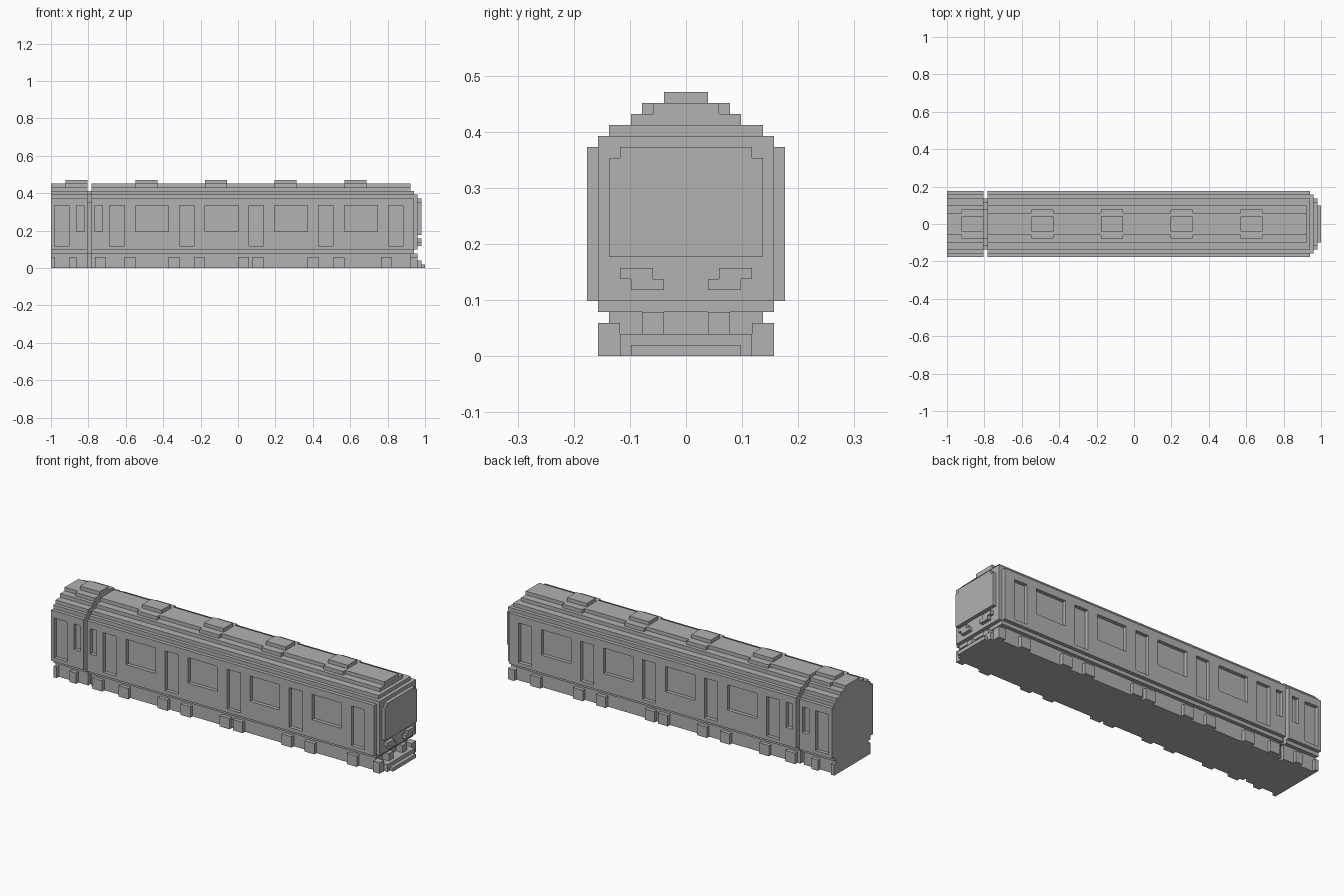
import bpy, bmesh

U = 2 / 102          # size of one block
CENTRE = 51          # blocks from the rear end to the middle

cube = bpy.data.objects.get("Cube")
if cube:
    bpy.data.objects.remove(cube, do_unlink=True)

grey = bpy.data.materials.new("plain grey")
grey.use_nodes = True
grey.diffuse_color = (0.445, 0.445, 0.445, 1)
grey.node_tree.nodes["Principled BSDF"].inputs["Base Color"].default_value = grey.diffuse_color


def finish(name, bm):
    bmesh.ops.recalc_face_normals(bm, faces=bm.faces)
    mesh = bpy.data.meshes.new(name)
    bm.to_mesh(mesh)
    bm.free()
    mesh.materials.append(grey)
    obj = bpy.data.objects.new(name, mesh)
    bpy.context.scene.collection.objects.link(obj)
    return obj


def add_box(bm, x, y, z):
    """Box between pairs of block coordinates."""
    verts = bmesh.ops.create_cube(bm, size=1)["verts"]
    for v in verts:
        v.co.x = (x[v.co.x > 0] - CENTRE) * U
        v.co.y = y[v.co.y > 0] * U
        v.co.z = z[v.co.z > 0] * U


def boxes(name, spans, y, z, both_sides=False):
    bm = bmesh.new()
    for x in spans:
        add_box(bm, x, y, z)
        if both_sides:
            add_box(bm, x, (-y[1], -y[0]), z)
    return finish(name, bm)


def stepped(name, x0, x1, layers, bottom=0):
    """Extrude a stepped, symmetric cross-section; layers are (half width, top)."""
    side, low = [], bottom
    for half, top in layers:
        side += [(half, low), (half, top)]
        low = top
    outline = side + [(-y, z) for y, z in reversed(side)]
    bm = bmesh.new()
    face = bm.faces.new([bm.verts.new(((x0 - CENTRE) * U, y * U, z * U)) for y, z in outline])
    new = bmesh.ops.extrude_face_region(bm, geom=[face])["geom"]
    bmesh.ops.translate(bm, vec=((x1 - x0) * U, 0, 0),
                        verts=[g for g in new if isinstance(g, bmesh.types.BMVert)])
    return finish(name, bm)


def cut(target, spans, z):
    """Recess openings one block deep into both side walls."""
    if not spans:
        return
    cutter = boxes("opening_cutter", spans, (8, 10), z, True)
    cutter.hide_render = True
    mod = target.modifiers.new("openings", "BOOLEAN")
    mod.operation, mod.solver, mod.object = "DIFFERENCE", "EXACT", cutter
    bpy.context.view_layer.objects.active = target
    bpy.ops.object.modifier_apply(modifier=mod.name)
    bpy.data.objects.remove(cutter, do_unlink=True)


# Carriage bodies, with the roof steps in the cross-section
walls = [(7, 4), (8, 5), (9, 19), (8, 20), (7, 21)]
roof = [(5, 22), (3, 23)]
rear = stepped("rear_carriage", 0, 10, walls + roof)
main = stepped("main_carriage", 11, 98, walls + roof)
front = stepped("front_wall", 98, 99, walls[1:], 4)
stepped("gangway", 10, 11, [(6, 4), (7, 18), (6, 20), (4, 21)])

# Doors and windows
bays = [23 + 19 * i for i in range(4)]
cut(rear, [(1, 5)], (6, 17))
cut(rear, [(7, 9)], (10, 17))
cut(main, [(b - 7, b - 3) for b in bays + [99]], (6, 17))
cut(main, [(12, 14)] + [(b, b + 9) for b in bays], (10, 17))

# Roof vents
vents = [(b, b + 6) for b in [4] + bays]
boxes("roof_vent_base", vents, (-4, 4), (22, 23))
boxes("roof_vent_top", vents, (-2, 2), (23, 24))

# Equipment boxes along the skirt
starts = [12, 20, 32, 39, 51, 55, 70, 77, 90]
boxes("skirt_boxes", [(0, 1), (5, 7)] + [(s, s + 3) for s in starts], (6.5, 8), (0, 3), True)

# Nose and windscreen
stepped("nose_plate", 99, 100, [(8, 20)], 5)
stepped("windscreen", 100, 101, [(7, 18), (6, 19)], 9)
boxes("headlight_upper", [(99.5, 101)], (3, 6), (7, 8), True)
boxes("headlight_lower", [(99.5, 101)], (2, 5), (6, 7), True)

# Front bumper and couplings
boxes("bumper_beam", [(98, 100)], (-7, 7), (0, 2))
boxes("bumper_step", [(100, 101)], (-6, 6), (0, 2))
boxes("bumper_lip", [(101, 102)], (-5, 5), (0, 1))
boxes("buffer", [(97.5, 100)], (2, 4), (2, 4), True)
boxes("bumper_corner", [(98, 100)], (6, 8), (0, 3), True)
